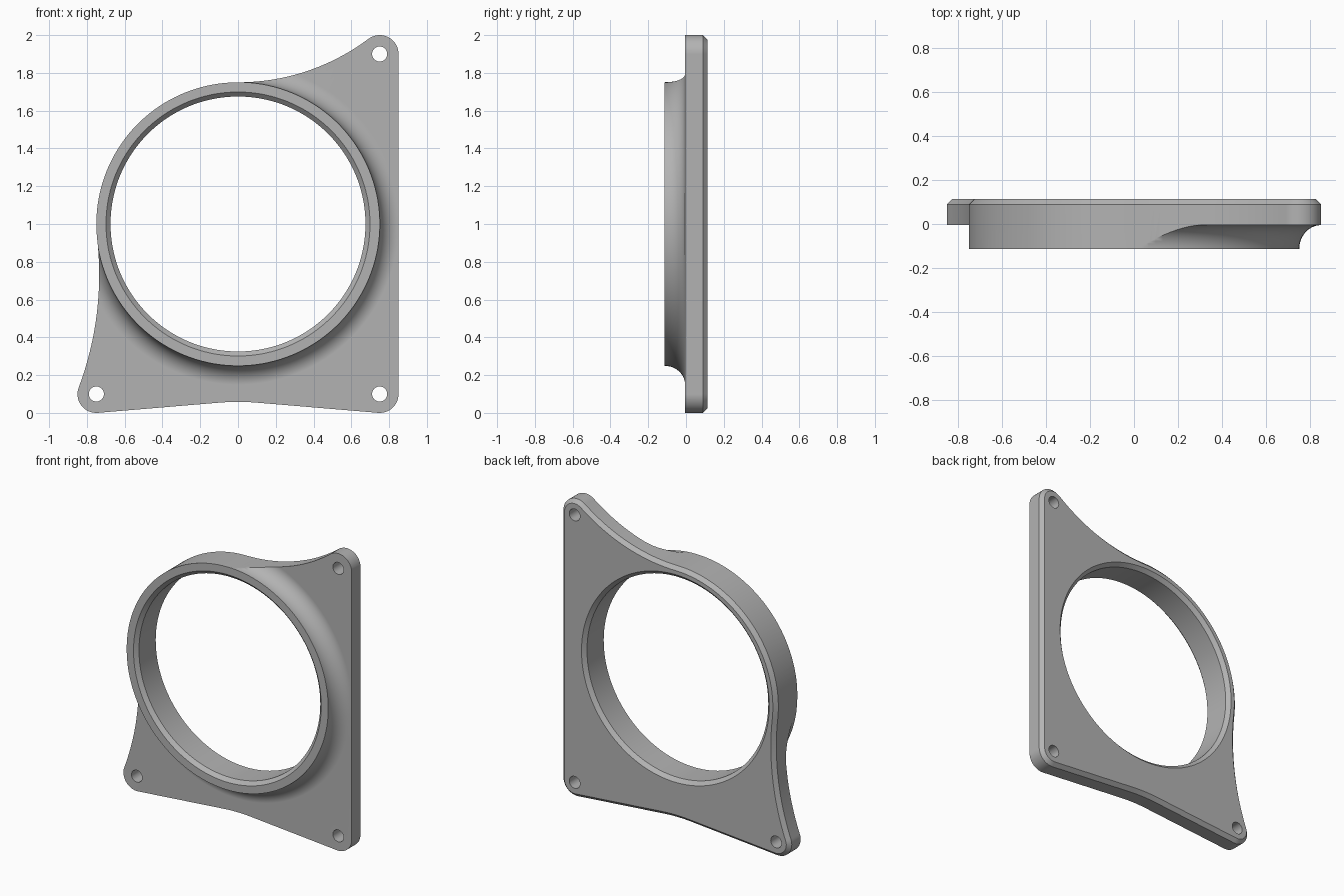
import bpy, bmesh
from math import radians, sin, cos, pi
from mathutils import Matrix, Vector

if "Cube" in bpy.data.objects:
    bpy.data.objects.remove(bpy.data.objects["Cube"])

FRONT, STEP, BACK, CHAMFER = -0.113, -0.005, 0.113, 0.024
RING_Z, RING_R, BORE_R = 1.0, 0.75, 0.675
HOLES = [(0.75, 1.9), (0.75, 0.1), (-0.75, 0.1)]

grey = bpy.data.materials.new("grey")
grey.use_nodes = True
grey.diffuse_color = (0.45, 0.45, 0.45, 1)
grey.node_tree.nodes["Principled BSDF"].inputs["Base Color"].default_value = grey.diffuse_color


def make_object(name, bm):
    bmesh.ops.recalc_face_normals(bm, faces=bm.faces)
    mesh = bpy.data.meshes.new(name)
    bm.to_mesh(mesh)
    bm.free()
    mesh.materials.append(grey)
    obj = bpy.data.objects.new(name, mesh)
    bpy.context.collection.objects.link(obj)
    return obj


def arc(cx, cz, r, start, end, steps):
    angles = [radians(start + (end - start) * i / steps) for i in range(steps + 1)]
    return [(cx + r * cos(a), cz + r * sin(a)) for a in angles]


# Turned ring with a concave fillet running out into a wide flange
bm = bmesh.new()
profile = [(BORE_R, FRONT + CHAMFER), (BORE_R + CHAMFER, FRONT)]
for i in range(15):
    t = i / 14 * pi / 2
    profile.append((RING_R + 0.101 - 0.1 * cos(t), FRONT + (STEP - FRONT) * sin(t)))
profile += [(1.6, STEP), (1.6, BACK + 0.02),
            (BORE_R + CHAMFER + 0.02, BACK + 0.02), (BORE_R, BACK - CHAMFER)]
verts = [bm.verts.new((r, y, RING_Z)) for r, y in profile]
edges = [bm.edges.new((verts[i - 1], verts[i])) for i in range(len(verts))]
bmesh.ops.spin(bm, geom=verts + edges, cent=(0, 0, RING_Z), axis=(0, 1, 0),
               angle=2 * pi, steps=144)
bmesh.ops.remove_doubles(bm, verts=bm.verts, dist=0.0001)
body = make_object("ring_mount_plate", bm)

# Outline of the plate: rounded corners joined by tangent sweeps
outline = (arc(0.75, 0.1, 0.1, -94.8, 0, 14)
           + arc(0.75, 1.9, 0.1, 0, 126.87, 18)
           + arc(0, 2.9, 1.15, -53.13, -90, 24)[1:]
           + arc(0, RING_Z, RING_R, 90, 186.28, 40)[1:]
           + arc(-2.435, 0.732, 1.7, 6.28, -20.56, 24)[1:]
           + arc(-0.75, 0.1, 0.1, 159.44, 274.8, 16)[1:]
           + arc(0, -1.1416, 1.2, 94.8, 85.2, 8))
bm = bmesh.new()
face = bm.faces.new([bm.verts.new((x, -0.2, z)) for x, z in outline])
grown = bmesh.ops.extrude_face_region(bm, geom=[face], use_keep_orig=True)["geom"]
back = [g for g in grown if isinstance(g, bmesh.types.BMFace)][0]
bmesh.ops.translate(bm, verts=back.verts, vec=Vector((0, BACK - CHAMFER + 0.2, 0)))
bmesh.ops.recalc_face_normals(bm, faces=bm.faces)
# Chamfer round the back edge
bmesh.ops.inset_region(bm, faces=[back], thickness=CHAMFER, depth=0,
                       use_boundary=True, use_even_offset=True)
bmesh.ops.translate(bm, verts=back.verts, vec=Vector((0, CHAMFER, 0)))
outline_tool = make_object("outline_cutter", bm)

# Screw holes
bm = bmesh.new()
for x, z in HOLES:
    place = Matrix.Translation((x, 0, z)) @ Matrix.Rotation(pi / 2, 4, 'X')
    bmesh.ops.create_cone(bm, cap_ends=True, segments=32, radius1=0.04, radius2=0.04,
                          depth=0.6, matrix=place)
hole_tool = make_object("hole_cutter", bm)

# Trim the turned ring to the outline, then drill it
bpy.ops.object.select_all(action='DESELECT')
bpy.context.view_layer.objects.active = body
body.select_set(True)
for tool, operation in ((outline_tool, 'INTERSECT'), (hole_tool, 'DIFFERENCE')):
    tool.hide_render = True
    mod = body.modifiers.new(tool.name, 'BOOLEAN')
    mod.operation, mod.object, mod.solver = operation, tool, 'EXACT'
    bpy.ops.object.modifier_apply(modifier=mod.name)
    bpy.data.objects.remove(tool)

bpy.ops.object.shade_smooth_by_angle(angle=radians(30))
weighted = body.modifiers.new("flat_face_normals", 'WEIGHTED_NORMAL')
weighted.keep_sharp = True
